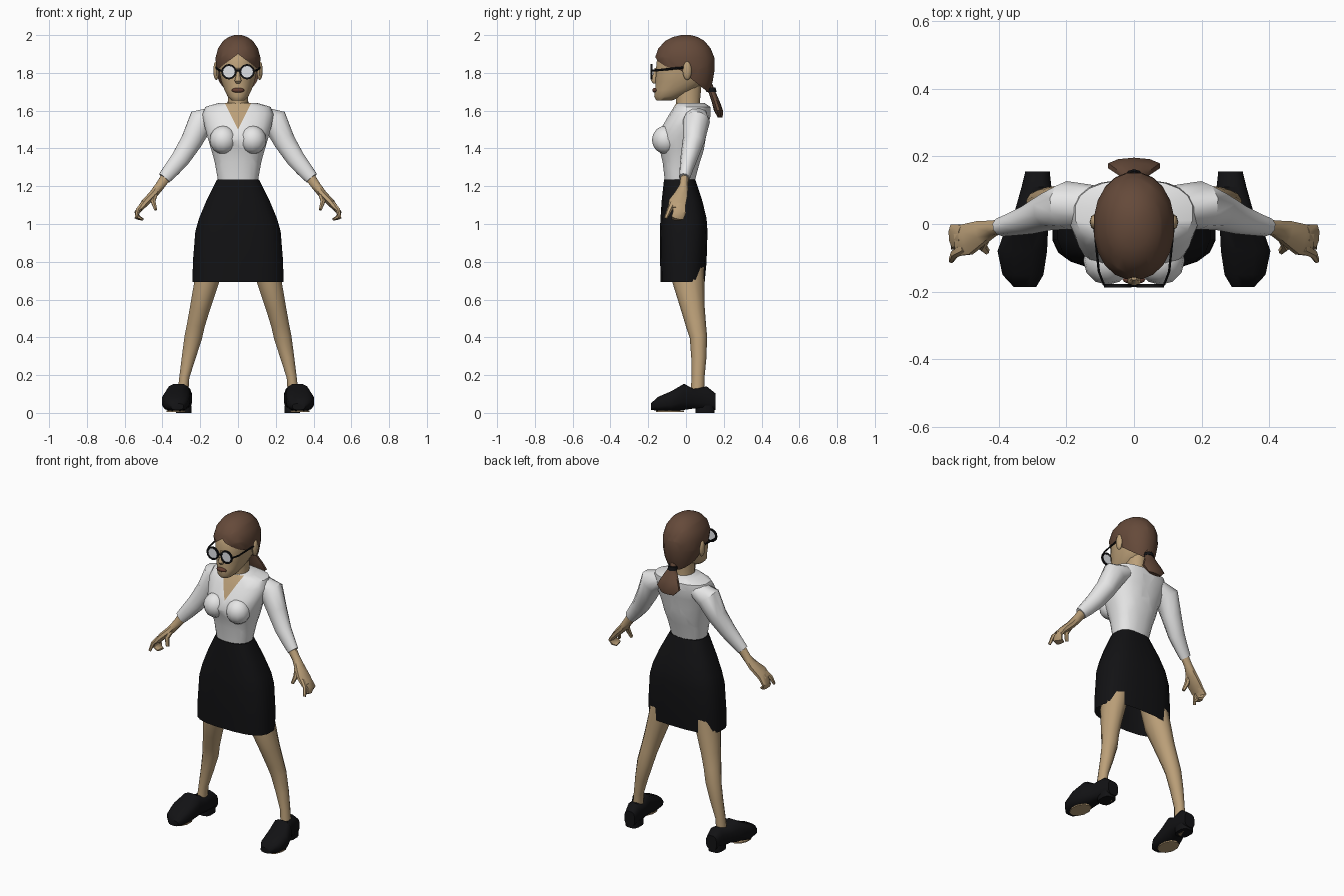
import bpy, bmesh, math
from mathutils import Vector, Matrix

if "Cube" in bpy.data.objects:
    bpy.data.objects.remove(bpy.data.objects["Cube"])


def material(name, rgb):
    m = bpy.data.materials.new(name)
    m.diffuse_color = (*rgb, 1)
    m.use_nodes = True
    m.node_tree.nodes["Principled BSDF"].inputs["Base Color"].default_value = m.diffuse_color
    return m


SKIN = material("skin", (0.50, 0.35, 0.19))
HAIR = material("brown_hair", (0.13, 0.068, 0.042))
WHITE = material("white_cloth", (0.86, 0.86, 0.86))
BLACK = material("black", (0.006, 0.006, 0.007))
LENS = material("lens", (0.80, 0.82, 0.85))
LIPS = material("lips", (0.13, 0.05, 0.032))


def finish(name, bm, mats, mirror=False, angle=45):
    bmesh.ops.recalc_face_normals(bm, faces=bm.faces[:])
    me = bpy.data.meshes.new(name)
    bm.to_mesh(me)
    bm.free()
    ob = bpy.data.objects.new(name, me)
    bpy.context.collection.objects.link(ob)
    for m in mats:
        me.materials.append(m)
    bpy.ops.object.select_all(action='DESELECT')
    ob.select_set(True)
    bpy.context.view_layer.objects.active = ob
    bpy.ops.object.shade_smooth_by_angle(angle=math.radians(angle))
    if mirror:
        ob.modifiers.new("mirror", 'MIRROR').use_mirror_merge = False
    return ob


def loft(rings, n=12, power=2.0, cap_start=True, cap_end=True):
    """Skin a row of superellipse rings, each (centre, u axis, v axis)."""
    bm = bmesh.new()
    rows = []
    for c, u, v in rings:
        row = []
        for i in range(n):
            a = 2 * math.pi * (i + 0.5) / n
            ca, sa = math.cos(a), math.sin(a)
            p = c + u * math.copysign(abs(ca) ** (2 / power), ca) \
                  + v * math.copysign(abs(sa) ** (2 / power), sa)
            row.append(bm.verts.new(p))
        rows.append(row)
    for a, b in zip(rows, rows[1:]):
        for i in range(n):
            j = (i + 1) % n
            bm.faces.new((a[i], a[j], b[j], b[i]))
    if cap_start:
        bm.faces.new(rows[0])
    if cap_end:
        bm.faces.new(rows[-1])
    return bm


def stack(rows, **kw):
    """Horizontal rings: (z, half width, front y, back y)."""
    return loft([(Vector((0, (f + b) / 2, z)), Vector((w, 0, 0)),
                  Vector((0, (b - f) / 2, 0))) for z, w, f, b in rows], **kw)


def limb(name, mat, pts, n=8):
    """Mirrored tube through (x, y, z, thickness, depth)."""
    ps = [Vector(p[:3]) for p in pts]
    rings = []
    for i, p in enumerate(ps):
        t = (ps[min(i + 1, len(ps) - 1)] - ps[max(i - 1, 0)]).normalized()
        v = Vector((0, 1, 0))
        v = (v - t * v.dot(t)).normalized()
        rings.append((p, t.cross(v) * pts[i][3], v * pts[i][4]))
    return finish(name, loft(rings, n), [mat], True, 50)


def ball(name, mat, loc, size, mirror=False, seg=12):
    bm = bmesh.new()
    m = Matrix.Translation(loc) @ Matrix.Diagonal((*size, 1))
    bmesh.ops.create_uvsphere(bm, u_segments=seg, v_segments=8, radius=1, matrix=m)
    return finish(name, bm, [mat], mirror, 60)


def cut(bm, co, no):
    bmesh.ops.bisect_plane(bm, geom=bm.verts[:] + bm.edges[:] + bm.faces[:],
                           plane_co=co, plane_no=no)


# Blouse, with a V neckline cut into the front faces
bm = stack([(1.22, .105, -.112, .045), (1.33, .125, -.125, .075), (1.39, .142, -.14, .095),
            (1.45, .16, -.16, .105), (1.52, .18, -.125, .12), (1.58, .19, -.09, .132),
            (1.62, .175, -.065, .13), (1.64, .105, -.052, .10)], n=20, power=2.4)
for s in (-1, 1):
    cut(bm, (0, 0, 1.50), (s, 0, -.5))
for f in bm.faces:
    c = f.calc_center_median()
    if abs(c.x) < .5 * (c.z - 1.50) and c.y < -.04 and c.z < 1.639:
        f.material_index = 1
finish("blouse", bm, [WHITE, SKIN])
ball("blouse_bust", WHITE, (.078, -.108, 1.445), (.072, .072, .075), True)

# Sleeves and forearms
limb("sleeve", WHITE, [(.12, .055, 1.575, .05, .06), (.195, .055, 1.545, .074, .072),
                       (.245, .04, 1.44, .06, .058), (.305, .015, 1.345, .052, .045),
                       (.35, .002, 1.29, .045, .036), (.39, -.008, 1.243, .037, .029)], 10)
limb("forearm", SKIN, [(.37, -.005, 1.265, .03, .022), (.415, -.012, 1.20, .026, .024),
                       (.45, -.025, 1.155, .024, .038), (.49, -.045, 1.115, .022, .05),
                       (.52, -.05, 1.08, .016, .048)])
limb("fingers", SKIN, [(.505, -.035, 1.10, .018, .035), (.535, -.035, 1.06, .014, .037),
                       (.53, -.045, 1.035, .013, .035), (.505, -.05, 1.025, .008, .028)])
limb("index_finger", SKIN, [(.50, -.07, 1.11, .015, .018), (.53, -.088, 1.075, .012, .014),
                            (.54, -.108, 1.03, .008, .009)], 6)
limb("thumb", SKIN, [(.435, -.03, 1.17, .016, .018), (.45, -.065, 1.12, .014, .016),
                     (.435, -.08, 1.075, .009, .011)], 6)

# Skirt, open at the hem
finish("skirt", stack([(.692, .243, -.135, .10), (.80, .241, -.138, .11),
                       (.96, .228, -.14, .115), (1.03, .208, -.136, .11),
                       (1.12, .17, -.13, .088), (1.235, .112, -.117, .05)],
                      n=20, power=2.8, cap_start=False), [BLACK])

# Legs
limb("leg", SKIN, [(.125, .005, .88, .075, .085), (.165, .012, .70, .068, .085),
                   (.20, .035, .56, .056, .064), (.222, .052, .47, .05, .054),
                   (.237, .066, .40, .049, .046), (.262, .068, .29, .038, .04),
                   (.284, .064, .19, .028, .034), (.292, .06, .10, .03, .036)], 10)

# Shoes: rings along y as (y, centre x, half width, bottom, top)
shoe = [(-.186, .322, .034, .016, .05), (-.15, .328, .062, .010, .085),
        (-.08, .33, .075, .008, .115), (-.01, .316, .064, .014, .156),
        (.04, .30, .053, .022, .128), (.11, .288, .045, .012, .142),
        (.155, .285, .037, .014, .105)]
finish("shoe", loft([(Vector((x, y, (b + t) / 2)), Vector((w, 0, 0)),
                      Vector((0, 0, (t - b) / 2))) for y, x, w, b, t in shoe],
                    12, 2.8), [BLACK], True)
finish("shoe_heel", loft([(Vector((.288, .10, z)), Vector((.042, 0, 0)),
                           Vector((0, .052, 0))) for z in (0, .04)], 12, 3),
       [BLACK], True)
for name, x, y, z, w, d in (("sole_patch", .328, -.085, .004, .052, .075),
                            ("heel_patch", .288, .10, -.0005, .028, .035)):
    finish(name, loft([(Vector((x, y, z + h)), Vector((w, 0, 0)), Vector((0, d, 0)))
                       for h in (.0005, .008)], 10), [SKIN], True)

# Neck and head
finish("neck", stack([(1.58, .062, -.06, .085), (1.64, .056, -.054, .075),
                      (1.74, .056, -.06, .085)]), [SKIN])
finish("head", stack([(1.655, .034, -.158, -.07), (1.675, .056, -.17, -.02),
                      (1.71, .073, -.165, .055), (1.755, .09, -.163, .105),
                      (1.81, .101, -.162, .13), (1.86, .104, -.158, .13),
                      (1.90, .098, -.142, .12), (1.94, .07, -.10, .09)],
                     n=16, power=2.2), [SKIN])
finish("nose", stack([(1.745, .012, -.175, -.15), (1.758, .02, -.187, -.15),
                      (1.785, .012, -.178, -.15), (1.825, .009, -.166, -.15)],
                     n=8), [SKIN])
ball("lips", LIPS, (0, -.164, 1.708), (.034, .014, .013))
ball("ear", SKIN, (.115, .006, 1.812), (.016, .024, .05), True, 8)

# Hair cap, cut to a parted hairline that drops behind the ears
bm = stack([(1.69, .075, -.06, .12), (1.75, .102, -.11, .142), (1.82, .117, -.15, .154),
            (1.88, .12, -.166, .152), (1.93, .107, -.148, .132), (1.97, .079, -.11, .098),
            (1.99, .05, -.07, .062), (2.0, .018, -.025, .025)], n=20, power=2.1)
for s in (-1, 1):
    cut(bm, (0, 0, 1.90), (.75 * s, 0, 1))
cut(bm, (0, -.03, 1.815), (0, .8, 1))
bald = []
for f in bm.faces:
    c = f.calc_center_median()
    if c.z < 1.90 - .75 * abs(c.x) and c.z < 1.815 - .8 * (c.y + .03):
        bald.append(f)
bmesh.ops.delete(bm, geom=bald, context='FACES')
finish("hair", bm, [HAIR], angle=60)

# Ponytail with its band
finish("ponytail", stack([(1.565, .045, .168, .194), (1.60, .08, .148, .196),
                          (1.64, .062, .138, .182), (1.68, .04, .125, .165),
                          (1.715, .02, .112, .148), (1.74, .025, .10, .14)], n=10), [HAIR])
finish("hair_band", stack([(1.70, .029, .108, .162), (1.722, .028, .10, .156)], n=10), [BLACK])

# Glasses: rims, lenses, bridge and temples
bm = bmesh.new()
SEG = 12
ring = []
for i in range(SEG):
    a = 2 * math.pi * i / SEG
    for r, y in ((.031, -.187), (.041, -.187), (.041, -.177), (.031, -.177)):
        ring.append(bm.verts.new((.048 + r * math.cos(a), y, 1.806 + r * math.sin(a))))
for i in range(SEG):
    for k in range(4):
        j, l = (i + 1) % SEG, (k + 1) % 4
        bm.faces.new((ring[4*i+k], ring[4*j+k], ring[4*j+l], ring[4*i+l]))
finish("glasses_rim", bm, [BLACK], True)
finish("glasses_lens", loft([(Vector((.048, y, 1.806)), Vector((.033, 0, 0)),
                              Vector((0, 0, .033))) for y in (-.184, -.179)], SEG),
       [LENS], True)
finish("glasses_bridge", loft([(Vector((x, -.183, 1.812)), Vector((0, .004, 0)),
                                Vector((0, 0, .005))) for x in (-.012, .012)], 6), [BLACK])
finish("glasses_temple", loft([(Vector(p), Vector((.004, 0, 0)), Vector((0, 0, .006)))
                               for p in ((.088, -.182, 1.812), (.104, -.14, 1.815),
                                         (.118, 0, 1.83))], 6), [BLACK], True)
